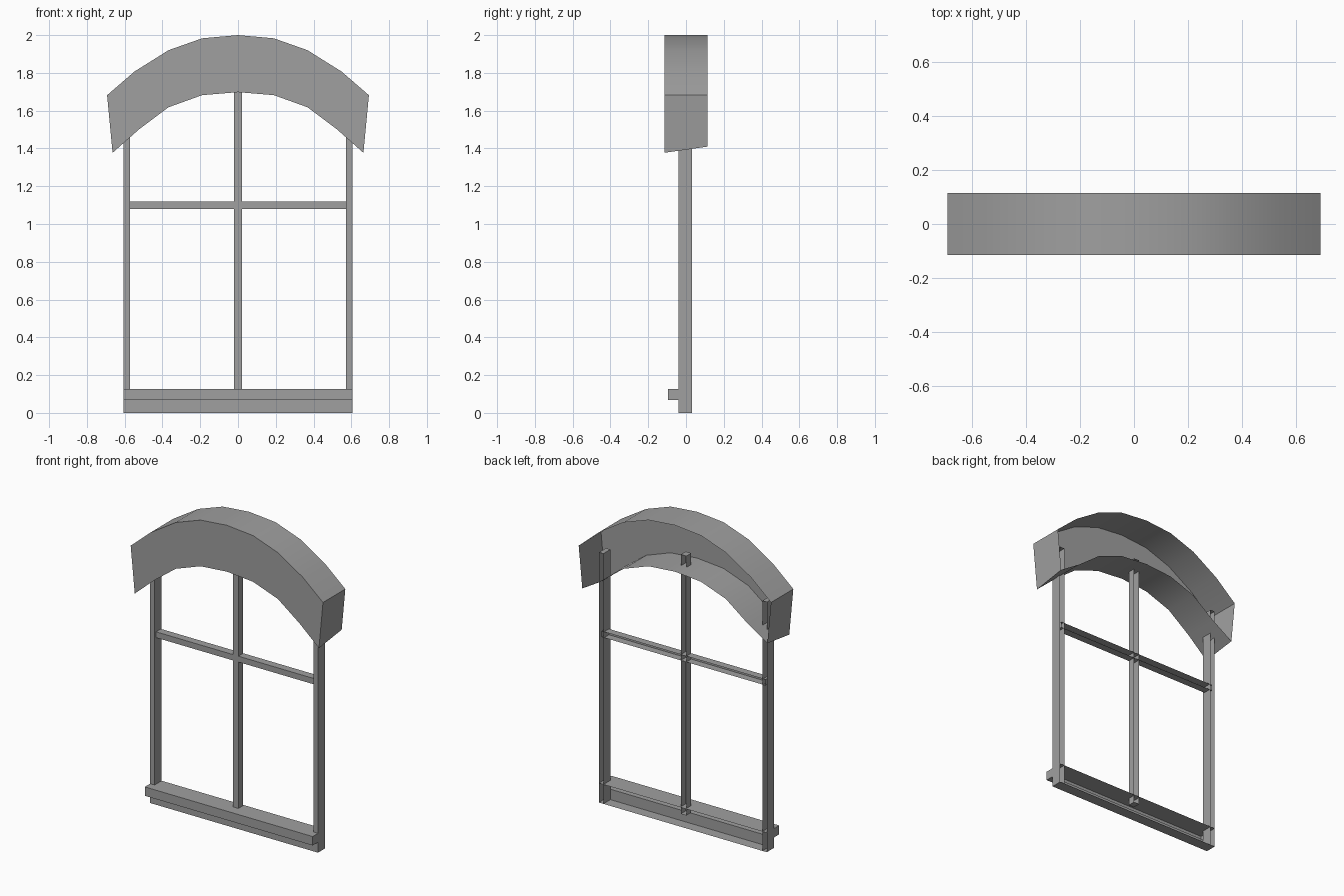
import bpy
import bmesh
import math
from mathutils import Vector

cube = bpy.data.objects.get("Cube")
if cube:
    bpy.data.objects.remove(cube, do_unlink=True)

# Plain grey for the whole window
GREY = (0.35, 0.35, 0.35, 1.0)
grey = bpy.data.materials.new("plain grey")
grey.use_nodes = True
grey.diffuse_color = GREY
grey.node_tree.nodes["Principled BSDF"].inputs["Base Color"].default_value = GREY


def shell(name, outline, sweep):
    """Sweep a closed outline into a prism and leave its back side open."""
    bm = bmesh.new()
    face = bm.faces.new([bm.verts.new(p) for p in outline])
    swept = bmesh.ops.extrude_face_region(bm, geom=[face])["geom"]
    moved = [g for g in swept if isinstance(g, bmesh.types.BMVert)]
    bmesh.ops.translate(bm, verts=moved, vec=Vector(sweep))
    bmesh.ops.recalc_face_normals(bm, faces=bm.faces[:])
    bm.normal_update()
    backs = [f for f in bm.faces if f.normal.y > 0.9]
    bmesh.ops.delete(bm, geom=backs, context='FACES')
    mesh = bpy.data.meshes.new(name)
    bm.to_mesh(mesh)
    bm.free()
    mesh.materials.append(grey)
    obj = bpy.data.objects.new(name, mesh)
    bpy.context.collection.objects.link(obj)
    return obj


def channel(name, x0, x1, y0, y1, z0, z1):
    """Box-shaped bar that is open at the back."""
    outline = [(x0, y0, z0), (x1, y0, z0), (x1, y1, z0), (x0, y1, z0)]
    return shell(name, outline, (0, 0, z1 - z0))


# Frame posts
HALF, INNER = 0.605, 0.573
FRONT, BACK = -0.04, 0.032
channel("left_post", INNER, HALF, FRONT, BACK, 0, 1.63)
channel("right_post", -HALF, -INNER, FRONT, BACK, 0, 1.63)

# Glazing bars, running a little into the frame
channel("upright_bar", -0.02, 0.02, -0.025, 0.025, 0.08, 1.77)
channel("cross_bar", -0.59, 0.59, -0.025, 0.025, 1.08, 1.118)

# Stepped sill
sill = [(FRONT, 0), (FRONT, 0.068), (-0.095, 0.068), (-0.095, 0.126),
        (BACK, 0.126), (BACK, 0)]
shell("sill", [(-HALF, y, z) for y, z in sill], (2 * HALF, 0, 0))

# Arched hood, mirrored from its half outlines
DEPTH = 0.115
outer = [(0, 2.0), (0.19, 1.983), (0.368, 1.92), (0.547, 1.808), (0.693, 1.682)]
inner = [(0, 1.698), (0.19, 1.682), (0.368, 1.618), (0.525, 1.5), (0.664, 1.377)]


def mirrored(half):
    return [(-x, z) for x, z in half[:0:-1]] + half


loop = mirrored(outer) + mirrored(inner)[::-1]
hood = shell("arched_hood", [(x, -DEPTH, z) for x, z in loop], (0, 2 * DEPTH, 0))

# Raise the rear lower corners of the hood
for v in hood.data.vertices:
    if v.co.y > 0 and v.co.z < 1.4:
        v.co.z = 1.41
        v.co.x = math.copysign(0.667, v.co.x)

bpy.ops.object.select_all(action='DESELECT')
hood.select_set(True)
bpy.context.view_layer.objects.active = hood
bpy.ops.object.shade_smooth_by_angle(angle=math.radians(30))
